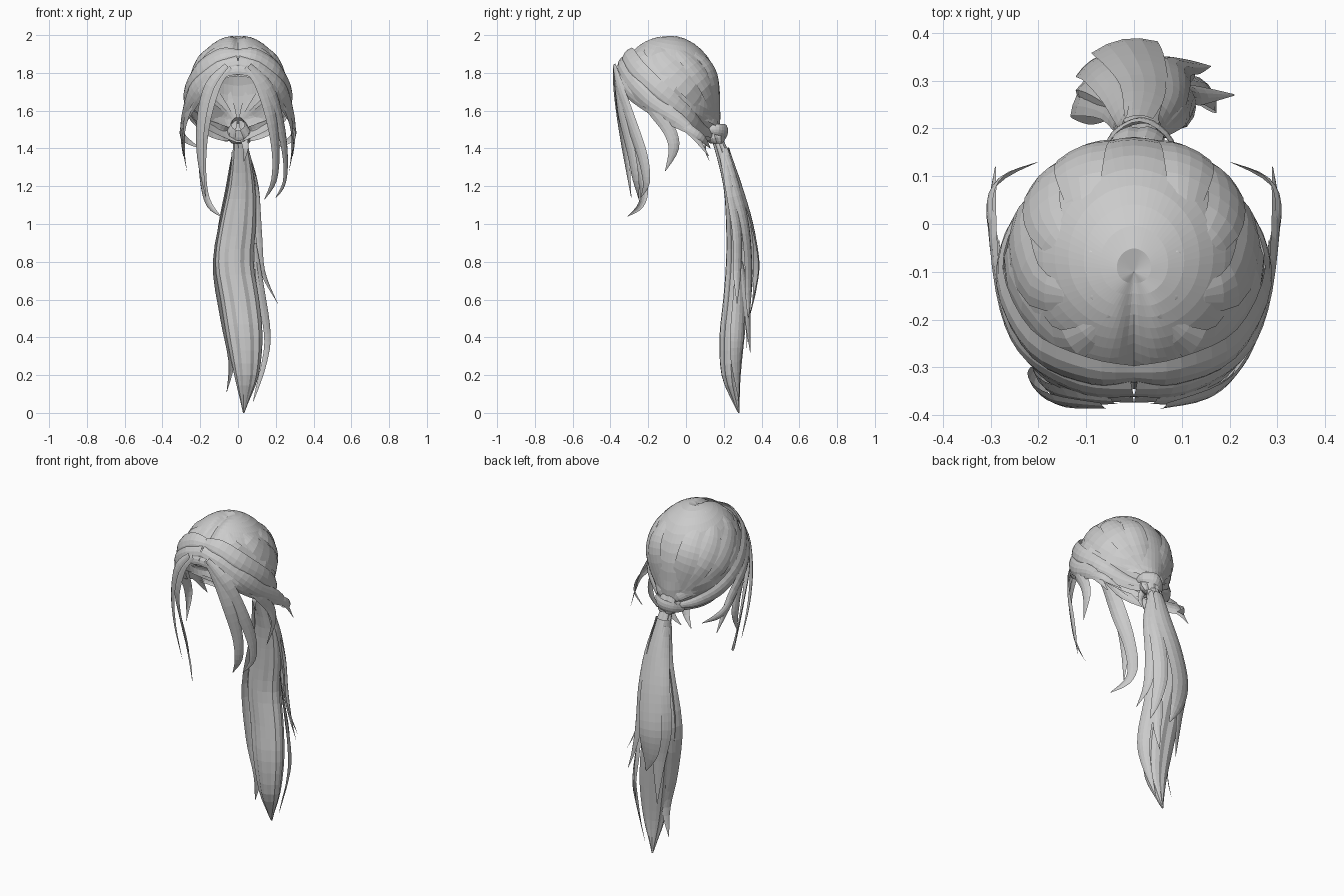
import bpy, math
from mathutils import Vector

C = Vector((0, -0.1, 1.68))


def mesh(name, verts, faces):
    me = bpy.data.meshes.new(name)
    me.from_pydata([tuple(v) for v in verts], [], faces)
    me.update()
    ob = bpy.data.objects.new(name, me)
    bpy.context.collection.objects.link(ob)
    return ob


def smooth_path(rows, sub):
    """Catmull-Rom through rows of equal-length tuples."""
    out = []
    n = len(rows)
    for i in range(n - 1):
        p = [rows[max(0, min(n - 1, i + k))] for k in (-1, 0, 1, 2)]
        for s in range(sub):
            t = s / sub
            out.append([0.5 * (2 * b + (c - a) * t + (2 * a - 5 * b + 4 * c - d) * t * t
                               + (3 * b - a - 3 * c + d) * t ** 3) for a, b, c, d in zip(*p)])
    out.append(list(rows[-1]))
    return out


def grid_faces(rows, cols, wrap=False):
    return [(r * cols + c, r * cols + (c + 1) % cols, (r + 1) * cols + (c + 1) % cols, (r + 1) * cols + c)
            for r in range(rows - 1) for c in range(cols if wrap else cols - 1)]


def H(az, z, s=1.0):
    """Point on the head form; azimuth 0 is the front, 180 the back."""
    a = math.radians(az)
    r = s * math.sqrt(max(0, 1 - ((z - C.z) / 0.32) ** 2))
    narrow = 1 - 0.3 * max(0, (1.6 - z) / 0.18) * max(0, -math.cos(a))
    return (0.26 * r * math.sin(a) * narrow, C.y - 0.28 * r * math.cos(a), z)


def lock(name, pts, widths, axis=(0, -0.1), side=1, bulge=0.16, sub=4):
    """Curved, tapering ribbon of hair facing away from a vertical axis."""
    rows = smooth_path([(p[0] * side, p[1], p[2], w) for p, w in zip(pts, widths)], sub)
    verts = []
    for i, r in enumerate(rows):
        p = Vector(r[:3])
        tan = (Vector(rows[min(i + 1, len(rows) - 1)][:3]) - Vector(rows[max(i - 1, 0)][:3])).normalized()
        out = Vector((p.x - axis[0], p.y - axis[1], (p.z - C.z) * 0.7 if p.z > C.z else 0)).normalized()
        wide = tan.cross(out).normalized()
        out = wide.cross(tan).normalized()
        w = max(r[3], 0.002)
        for k in (-1, -0.5, 0, 0.5, 1):
            verts.append(p + wide * (k * w / 2) + out * (bulge * w * (1 - k * k)))
    return mesh(name, verts, grid_faces(len(rows), 5))


def tube(name, stations, sides=20, sub=3, groove=0.12):
    """Grooved tail lofted through (x, y, z, rx, ry, back-to-front tilt)."""
    rows = smooth_path(stations, sub)
    verts = []
    for x, y, z, rx, ry, tilt in rows:
        for k in range(sides):
            a = 2 * math.pi * k / sides
            g = 1 - groove * (k % 4 == 1)
            verts.append((x + rx * g * math.cos(a), y + ry * g * math.sin(a), z + tilt * math.sin(a)))
    return mesh(name, verts, grid_faces(len(rows), sides, True))


# scalp cap: shell from the crown down to a slanted hairline
edge = smooth_path([(1.79,), (1.71,), (1.58,), (1.48,), (1.43,)], 8)
AZ, RINGS = 64, 14
verts = []
for j in range(RINGS + 1):
    for k in range(AZ):
        az = 360 * k / AZ
        ze = edge[min(k, AZ - k)][0]
        th = math.acos((ze - C.z) / 0.32) * max(j / RINGS, 0.0005)
        p = Vector(H(az, C.z + 0.32 * math.cos(th)))
        # parting down the middle of the front half
        if p.y < -0.05:
            f = 0.07 * math.exp(-(p.x / 0.025) ** 2) * min(1, (-p.y - 0.05) / 0.06)
            p = C + (p - C) * (1.0 - f)
        d = (p - Vector((0, 0.13, 1.5))).length
        p.y += 0.04 * math.exp(-(d / 0.09) ** 2)
        verts.append(p)
mesh("scalp_cap", verts, grid_faces(RINGS + 1, AZ, True))

for side, tag in ((1, "right"), (-1, "left")):
    # combed sections running back to the tie
    for n, a in enumerate((40, 75, 110, 140)):
        lock(f"combed_section_{tag}_{n}",
             [H(a * 0.8, 1.975, 0.99), H(a + 8, 1.87, 1.008), H(a * 0.6 + 72, 1.70 + 0.015 * n, 1.012),
              H(158 + 4 * n, 1.56, 1.02), (0.02, 0.16, 1.5)],
             (0.01, 0.1, 0.12, 0.07, 0.02), side=side, bulge=0.09)
    # swept fringe bands along the hairline
    lock(f"fringe_upper_{tag}",
         [H(0, 1.9, 1.05), H(25, 1.89, 1.09), H(55, 1.81, 1.06), H(85, 1.69, 1.05), H(112, 1.58, 1.07), H(138, 1.5, 1.1), (0.04, 0.15, 1.47)],
         (0.06, 0.1, 0.11, 0.1, 0.08, 0.06, 0.03), side=side)
    lock(f"fringe_middle_{tag}",
         [H(0, 1.86, 1.06), H(25, 1.83, 1.06), H(52, 1.74, 1.05), H(75, 1.64, 1.07), (0.295, 0.0, 1.52), (0.29, 0.12, 1.36)],
         (0.07, 0.09, 0.1, 0.09, 0.06, 0.003), side=side)
    lock(f"fringe_lower_{tag}",
         [H(0, 1.82, 1.04), H(22, 1.80, 1.04), H(48, 1.70, 1.04), (0.265, -0.12, 1.58), (0.3, 0.02, 1.5), (0.28, 0.09, 1.45), (0.2, 0.13, 1.4)],
         (0.06, 0.07, 0.08, 0.07, 0.05, 0.04, 0.003), side=side)
    # nape band wrapping toward the tie
    lock(f"nape_band_{tag}",
         [H(90, 1.6, 1.02), H(125, 1.52, 1.03), H(155, 1.48, 1.06), (0.03, 0.17, 1.48)],
         (0.04, 0.08, 0.08, 0.05), side=side)
    # lock hanging beside the ear
    lock(f"ear_lock_{tag}",
         [H(52, 1.74, 1.04), (0.26, -0.17, 1.62), (0.28, -0.09, 1.5), (0.285, -0.065, 1.4), (0.27, -0.11, 1.28)],
         (0.05, 0.09, 0.07, 0.055, 0.003), side=side)

# long face-framing locks
lock("face_lock_left",
     [(-0.04, -0.37, 1.83), (-0.12, -0.36, 1.75), (-0.175, -0.335, 1.58), (-0.19, -0.27, 1.38),
      (-0.18, -0.225, 1.2), (-0.15, -0.24, 1.1), (-0.09, -0.31, 1.04)],
     (0.03, 0.08, 0.09, 0.07, 0.06, 0.04, 0.003))
lock("face_lock_left_outer",
     [(-0.06, -0.38, 1.84), (-0.15, -0.37, 1.73), (-0.195, -0.345, 1.55), (-0.2, -0.315, 1.35), (-0.17, -0.29, 1.14)],
     (0.03, 0.06, 0.06, 0.045, 0.003))
lock("face_lock_right",
     [(0.04, -0.37, 1.83), (0.12, -0.36, 1.75), (0.175, -0.335, 1.58), (0.2, -0.29, 1.38), (0.19, -0.265, 1.23), (0.14, -0.25, 1.13)],
     (0.03, 0.08, 0.08, 0.06, 0.045, 0.003))
lock("face_lock_right_outer",
     [(0.06, -0.38, 1.84), (0.16, -0.35, 1.72), (0.22, -0.29, 1.54), (0.25, -0.23, 1.36), (0.245, -0.21, 1.22), (0.2, -0.24, 1.14)],
     (0.03, 0.07, 0.07, 0.06, 0.04, 0.003))

# hair wrapped around the base of the tail
tube("tie_wrap", [(0, 0.12, 1.53, 0.035, 0.03, 0.035), (0.005, 0.14, 1.5, 0.06, 0.045, 0.03),
                  (0.01, 0.155, 1.455, 0.065, 0.052, 0.01), (0.012, 0.165, 1.425, 0.045, 0.035, 0)], sub=2)
lock("tie_band", [(-0.07, 0.12, 1.45), (-0.04, 0.185, 1.47), (0.02, 0.212, 1.49), (0.075, 0.17, 1.5), (0.08, 0.11, 1.5)],
     (0.03, 0.06, 0.07, 0.06, 0.03), (0, 0.14))
lock("tie_wisp", [(0.03, 0.12, 1.46), (0.04, 0.1, 1.4), (0.03, 0.125, 1.33)], (0.04, 0.03, 0.003))

# main ponytail
tube("ponytail", [
    (0.005, 0.15, 1.48, 0.03, 0.03, 0), (0.015, 0.185, 1.4, 0.042, 0.035, 0), (0.02, 0.24, 1.2, 0.07, 0.042, 0),
    (0.0, 0.272, 1.0, 0.095, 0.06, 0), (-0.02, 0.28, 0.8, 0.102, 0.068, 0), (0.01, 0.265, 0.6, 0.102, 0.068, 0),
    (0.035, 0.245, 0.4, 0.095, 0.068, 0), (0.045, 0.24, 0.2, 0.065, 0.052, 0), (0.035, 0.265, 0.06, 0.022, 0.02, 0),
    (0.03, 0.28, 0.0, 0.004, 0.004, 0)])

# loose locks layered over the tail: spine points, then widths
ax = (0.01, 0.2)
lock("tail_lock_back", [(0.01, 0.22, 1.4), (0.02, 0.285, 1.2), (0.0, 0.34, 1.0), (-0.02, 0.37, 0.8), (-0.01, 0.36, 0.65), (0.03, 0.34, 0.52)],
     (0.06, 0.1, 0.13, 0.14, 0.1, 0.003), ax, bulge=0.12)
lock("tail_lock_back_left", [(-0.02, 0.21, 1.4), (-0.04, 0.27, 1.2), (-0.07, 0.32, 1.0), (-0.085, 0.335, 0.8), (-0.05, 0.33, 0.6), (-0.03, 0.32, 0.33)],
     (0.04, 0.06, 0.08, 0.09, 0.07, 0.003), ax, bulge=0.1)
lock("tail_lock_back_right", [(0.05, 0.2, 1.4), (0.085, 0.26, 1.2), (0.085, 0.31, 1.0), (0.085, 0.33, 0.8), (0.12, 0.33, 0.62), (0.16, 0.33, 0.5)],
     (0.04, 0.06, 0.08, 0.08, 0.05, 0.003), ax)
lock("tail_lock_right_flick", [(0.055, 0.19, 1.38), (0.1, 0.23, 1.2), (0.11, 0.27, 0.95), (0.13, 0.27, 0.75), (0.21, 0.27, 0.58)],
     (0.03, 0.05, 0.06, 0.05, 0.003), ax)
lock("tail_lock_left", [(-0.03, 0.19, 1.38), (-0.055, 0.24, 1.15), (-0.112, 0.265, 0.8), (-0.08, 0.24, 0.5), (-0.035, 0.24, 0.28), (-0.06, 0.25, 0.11)],
     (0.03, 0.05, 0.09, 0.07, 0.05, 0.003), ax, bulge=0.1)
lock("tail_lock_right_low", [(0.09, 0.27, 0.9), (0.12, 0.28, 0.65), (0.155, 0.27, 0.42), (0.14, 0.265, 0.27), (0.08, 0.28, 0.06)],
     (0.02, 0.07, 0.08, 0.06, 0.003), ax)
lock("tail_lock_inner", [(0.09, 0.29, 0.8), (0.1, 0.32, 0.6), (0.11, 0.33, 0.45), (0.1, 0.34, 0.32)],
     (0.03, 0.06, 0.04, 0.003), ax)
